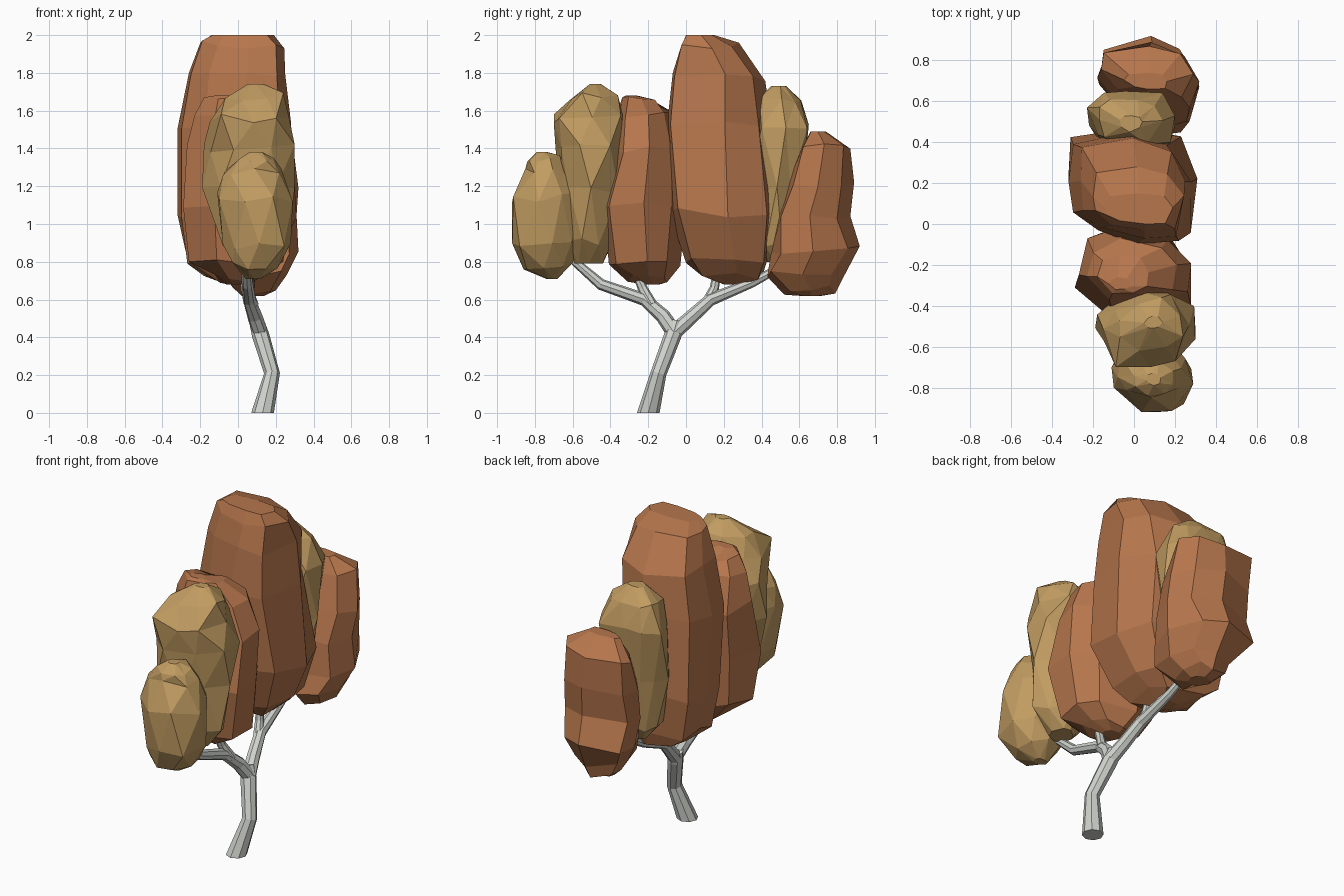
import bpy, bmesh, math, random
from mathutils import Vector

def material(name, rgb):
    m = bpy.data.materials.new(name)
    m.diffuse_color = (*rgb, 1)
    return m

RUST = material("rust leaves", (0.465, 0.18, 0.073))
TAN = material("tan leaves", (0.53, 0.33, 0.12))
BARK = material("pale bark", (0.63, 0.65, 0.61))

def finish(name, bm, mat):
    bmesh.ops.recalc_face_normals(bm, faces=bm.faces)
    me = bpy.data.meshes.new(name)
    bm.to_mesh(me)
    bm.free()
    me.materials.append(mat)
    ob = bpy.data.objects.new(name, me)
    bpy.context.collection.objects.link(ob)
    return ob

def foliage(name, mat, plan, levels, twist, seed):
    """Faceted clump: a plan outline (x, y) fitted to each level (z, y0, y1, x0, x1)."""
    rnd = random.Random(seed)
    bm = bmesh.new()
    rings = []
    last, sides = len(levels) - 1, len(plan)
    for k, (z, y0, y1, x0, x1) in enumerate(levels):
        pts = []
        for j in range(sides):
            p = Vector(plan[j])
            if twist and k % 2:                     # half-step ring
                p = (p + Vector(plan[(j + 1) % sides])) / 2
            pts.append(p + Vector((rnd.uniform(-1, 1), rnd.uniform(-1, 1))) * 0.02)
        lo = [min(p[i] for p in pts) for i in (0, 1)]
        hi = [max(p[i] for p in pts) for i in (0, 1)]
        ring = []
        for p in pts:
            x = x0 + (x1 - x0) * (p[0] - lo[0]) / (hi[0] - lo[0])
            y = y0 + (y1 - y0) * (p[1] - lo[1]) / (hi[1] - lo[1])
            dz = 0 if k in (0, last) else rnd.uniform(-.025, .025)
            ring.append(bm.verts.new((x, y, z + dz)))
        rings.append(ring)
    for k in range(last):
        A, B = rings[k], rings[k + 1]
        for j in range(sides):
            n = (j + 1) % sides
            if not twist:
                bm.faces.new((A[j], A[n], B[n], B[j]))
            elif k % 2 == 0:
                bm.faces.new((A[j], A[n], B[j]))
                bm.faces.new((A[n], B[n], B[j]))
            else:
                bm.faces.new((A[j], B[n], B[j]))
                bm.faces.new((A[j], A[n], B[n]))
    bm.faces.new(rings[0])
    bm.faces.new(rings[-1])
    return finish(name, bm, mat)

# Leaf clumps, front to back
foliage("front_tan_clump", TAN,
    [(.29, -.70), (.22, -.60), (.05, -.56), (-.07, -.63), (-.11, -.76), (-.04, -.86), (.10, -.92), (.26, -.85)], [
    (0.71, -.74, -.68, .04, .12),
    (0.78, -.86, -.60, -.03, .21),
    (0.88, -.92, -.56, -.08, .28),
    (1.14, -.92, -.54, -.11, .29),
    (1.27, -.85, -.60, -.08, .23),
    (1.34, -.84, -.67, .00, .19),
    (1.38, -.79, -.73, .06, .13)], 1, 3)

foliage("tall_tan_clump", TAN,
    [(.30, -.52), (.19, -.35), (.05, -.33), (-.10, -.42), (-.19, -.54), (-.10, -.68), (.06, -.70), (.22, -.66)], [
    (0.79, -.59, -.44, .02, .16),
    (0.90, -.63, -.38, -.08, .27),
    (1.18, -.66, -.34, -.19, .30),
    (1.40, -.69, -.32, -.18, .30),
    (1.56, -.70, -.33, -.15, .27),
    (1.67, -.62, -.36, -.07, .24),
    (1.74, -.51, -.45, .05, .14)], 1, 5)

foliage("middle_rust_clump", RUST,
    [(.28, -.20), (.18, -.06), (-.05, .00), (-.24, -.08), (-.29, -.28), (-.14, -.45), (.10, -.43), (.27, -.37)], [
    (0.68, -.22, -.14, -.06, .06),
    (0.71, -.32, -.10, -.12, .14),
    (0.80, -.41, -.03, -.26, .24),
    (1.10, -.45, .00, -.29, .28),
    (1.40, -.42, -.01, -.27, .28),
    (1.58, -.37, -.07, -.23, .21),
    (1.65, -.34, -.15, -.18, .07),
    (1.68, -.32, -.26, -.12, -.02)], 0, 8)

foliage("main_rust_clump", RUST,
    [(.31, .22), (.22, .42), (.00, .47), (-.30, .43), (-.32, .22), (-.30, .07), (-.18, -.05), (.05, -.10), (.25, -.08)], [
    (0.68, .20, .31, -.06, .05),
    (0.73, .08, .40, -.18, .12),
    (0.81, .00, .43, -.27, .20),
    (1.06, -.09, .47, -.32, .31),
    (1.52, -.10, .45, -.32, .28),
    (1.78, -.07, .42, -.26, .25),
    (1.95, -.03, .28, -.20, .245),
    (2.00, .00, .15, -.14, .19)], 0, 12)

foliage("rear_tan_clump", TAN,
    [(.21, .48), (.18, .57), (.06, .64), (-.12, .65), (-.20, .59), (-.23, .50), (-.17, .36), (.10, .32)], [
    (0.80, .43, .52, -.07, .07),
    (0.90, .38, .58, -.16, .14),
    (1.20, .34, .62, -.22, .20),
    (1.52, .35, .65, -.23, .20),
    (1.65, .39, .61, -.17, .14),
    (1.73, .45, .53, -.07, .04)], 1, 14)

foliage("rear_rust_clump", RUST,
    [(.32, .66), (.24, .84), (.08, .92), (-.16, .84), (-.18, .70), (-.08, .52), (.07, .43), (.27, .46)], [
    (0.62, .60, .72, .02, .14),
    (0.65, .52, .79, -.03, .20),
    (0.73, .43, .83, -.08, .26),
    (0.86, .45, .92, -.15, .32),
    (1.04, .49, .87, -.17, .31),
    (1.20, .54, .89, -.18, .32),
    (1.40, .61, .87, -.16, .29),
    (1.49, .66, .74, -.05, .16)], 0, 17)

def limb(name, path, sides=8):
    """Faceted tapering tube through points (x, y, z, radius)."""
    bm = bmesh.new()
    P = [Vector(p[:3]) for p in path]
    rings = []
    for i, p in enumerate(P):
        t = (P[min(i + 1, len(P) - 1)] - P[max(i - 1, 0)]).normalized()
        if p.z == 0:
            t = Vector((0, 0, 1))      # flat foot on the ground
        u = (Vector((1, 0, 0)) - t * t.x).normalized()
        v = t.cross(u)
        rings.append([bm.verts.new(p + path[i][3] * (
            u * math.cos(2 * math.pi * j / sides) + v * math.sin(2 * math.pi * j / sides)))
            for j in range(sides)])
    for A, B in zip(rings, rings[1:]):
        for j in range(sides):
            n = (j + 1) % sides
            bm.faces.new((A[j], A[n], B[n], B[j]))
    bm.faces.new(rings[0])
    bm.faces.new(rings[-1])
    return finish(name, bm, BARK)

# Trunk and forked branches
limb("trunk", [(.13, -.20, 0, .06), (.18, -.145, .21, .042),
               (.12, -.07, .41, .046), (.10, -.05, .48, .040)])
limb("front_branch", [(.12, -.06, .42, .042), (.09, -.12, .51, .040), (.06, -.22, .60, .034),
                      (.05, -.45, .68, .030), (.04, -.60, .81, .022), (.04, -.63, .86, .018)])
limb("front_twig", [(.08, -.18, .57, .030), (.05, -.23, .66, .026), (.04, -.28, .78, .020)])
limb("rear_branch", [(.12, -.07, .42, .042), (.09, .02, .50, .038), (.06, .13, .60, .034),
                     (.04, .35, .69, .026), (.03, .50, .77, .020)])
limb("rear_twig", [(.06, .11, .58, .030), (.04, .15, .66, .025), (.03, .17, .78, .020)])
